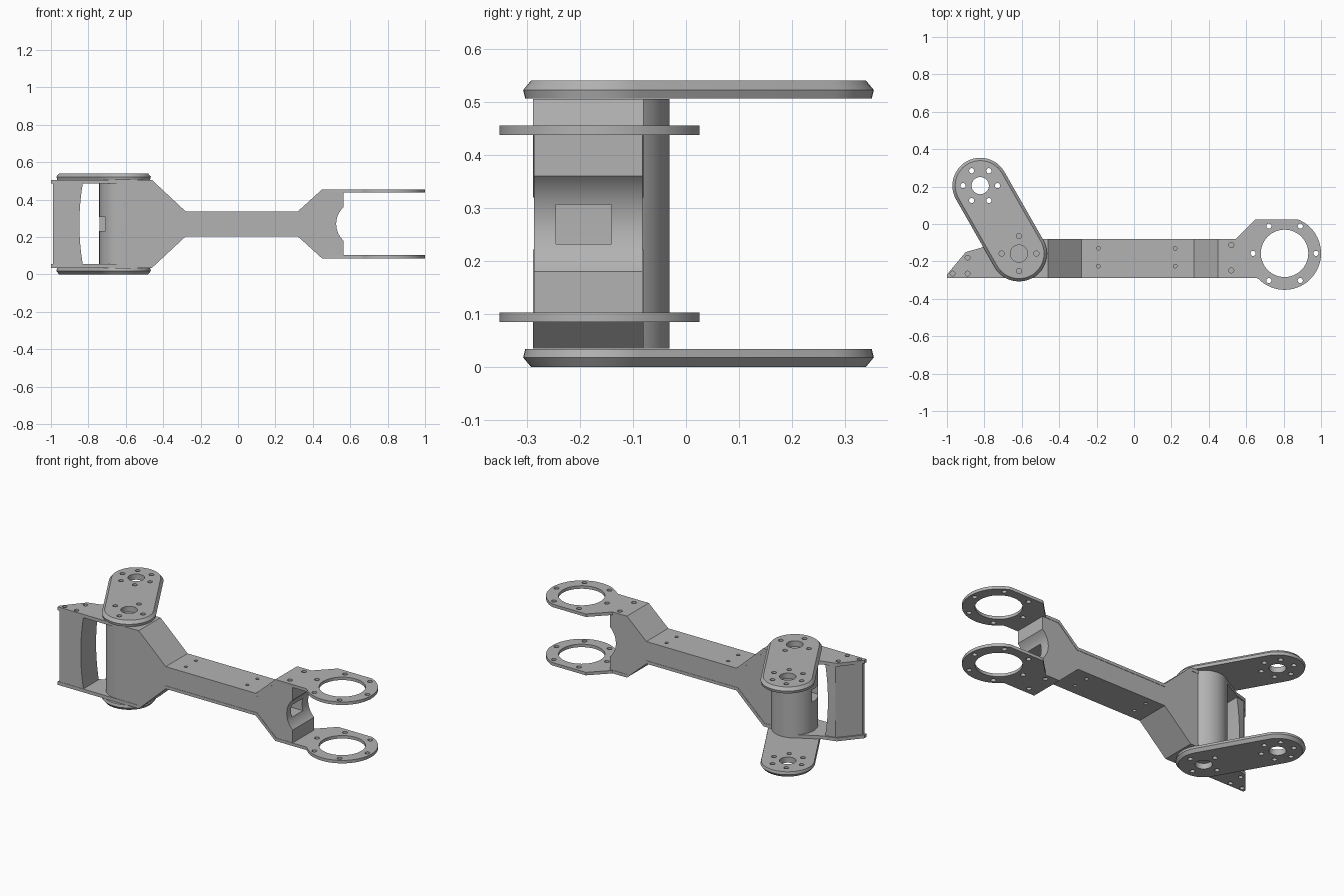
import bpy, bmesh, math

if "Cube" in bpy.data.objects:
    bpy.data.objects.remove(bpy.data.objects["Cube"])

H = 0.54                      # overall height, the part is symmetric about H / 2
FRONT, BACK = -0.288, -0.08   # arm depth range
JOINT = (-0.615, -0.158)      # elbow axis
TIP = (-0.822, 0.205)         # far end of the links
RING = (0.805, -0.157)        # ring axis

grey = bpy.data.materials.new("satin grey")
grey.diffuse_color = (0.45, 0.45, 0.45, 1)
grey.use_nodes = True
grey.node_tree.nodes["Principled BSDF"].inputs["Base Color"].default_value = (0.45, 0.45, 0.45, 1)


def add_loft(bm, layers):
    """Join equal-length loops of 3D points and cap both ends."""
    loops = [[bm.verts.new(p) for p in layer] for layer in layers]
    n = len(loops[0])
    for a, b in zip(loops, loops[1:]):
        for i in range(n):
            j = (i + 1) % n
            bm.faces.new((a[i], a[j], b[j], b[i]))
    bm.faces.new(loops[0])
    bm.faces.new(loops[-1])


def finish(bm, name):
    bmesh.ops.recalc_face_normals(bm, faces=bm.faces[:])
    mesh = bpy.data.meshes.new(name)
    bm.to_mesh(mesh)
    bm.free()
    obj = bpy.data.objects.new(name, mesh)
    bpy.context.collection.objects.link(obj)
    mesh.materials.append(grey)
    return obj


def loft(name, layers):
    bm = bmesh.new()
    add_loft(bm, layers)
    return finish(bm, name)


def flat(outline, z):
    return [(x, y, z) for x, y in outline]


def plate(name, outline, z0, z1):
    return loft(name, [flat(outline, z0), flat(outline, z1)])


def across(name, profile, y0, y1):
    """Extrude an x-z profile from front to back."""
    return loft(name, [[(x, y, z) for x, z in profile] for y in (y0, y1)])


def arc(centre, r, a0, a1, n=24):
    steps = [math.radians(a0 + (a1 - a0) * i / n) for i in range(n + 1)]
    return [(centre[0] + r * math.cos(a), centre[1] + r * math.sin(a)) for a in steps]


def circle(centre, r, n=32):
    return arc(centre, r, 0, 360, n)[:-1]


def combine(obj, other, operation):
    mod = obj.modifiers.new("cut", "BOOLEAN")
    mod.operation, mod.solver, mod.object = operation, "EXACT", other
    bpy.context.view_layer.objects.active = obj
    bpy.ops.object.modifier_apply(modifier=mod.name)
    bpy.data.objects.remove(other)


def drill(obj, z0, z1, *holes):
    """Cut round holes given as (centre, radius)."""
    bm = bmesh.new()
    for centre, r in holes:
        ring = circle(centre, r, 32 if r > 0.03 else 14)
        add_loft(bm, [flat(ring, z0), flat(ring, z1)])
    cutter = finish(bm, "hole_cutter")
    cutter.hide_render = True
    combine(obj, cutter, "DIFFERENCE")


def bolts(centre, r, angles, size=0.014):
    return [(p, size) for a in angles for p in arc(centre, r, a, a, 1)[:1]]


def capsule(r):
    a = math.degrees(math.atan2(TIP[1] - JOINT[1], TIP[0] - JOINT[0]))
    return arc(TIP, r, a - 90, a + 90) + arc(JOINT, r, a + 90, a + 270)


# Core of the arm: flared at both ends, scalloped at the ring end
upper = [(-0.615, 0.49), (-0.468, 0.49), (-0.289, 0.325), (0.324, 0.325),
         (0.452, 0.442), (0.565, 0.442)]
scallop = [(x, z) for x, z in arc((0.646, H / 2), 0.121, 132, 228, 20)]
core = across("arm_core", upper + scallop + [(x, 0.54 - z) for x, z in reversed(upper)],
              FRONT + 0.002, BACK - 0.002)

# Round elbow housing fused to the core, with a cable channel through both
housing = plate("housing", circle(JOINT, 0.127, 64), 0.045, 0.495)
combine(core, housing, "UNION")
channel = across("channel_cutter", [(-0.8, 0.232), (0.7, 0.232), (0.7, 0.306), (-0.8, 0.306)],
                 -0.245, -0.14)
channel.hide_render = True
combine(core, channel, "DIFFERENCE")

# Outlines of the flat parts
elbow_outline = ([(-1, FRONT), (-0.46, FRONT), (-0.46, BACK)]
                 + arc(JOINT, 0.127, 38, 130)
                 + [(-0.82, -0.128), (-0.9, -0.15), (-1, -0.27)])
ring_outline = ([(0.45, FRONT), (0.655, FRONT)] + arc(RING, 0.195, 225, 429, 48)
                + [(0.65, 0.025), (0.545, BACK), (0.45, BACK)])
sheet = [(-0.46, 0.505), (-0.28, 0.337), (0.32, 0.337), (0.45, 0.455),
         (0.455, 0.437), (0.327, 0.319), (-0.288, 0.319), (-0.468, 0.485)]

# Upper and lower set of plates
for side in ("upper", "lower"):
    def lv(z):
        return z if side == "upper" else H - z

    # Bent cover sheet along the neck
    cover = across(side + "_cover_sheet", [(x, lv(z)) for x, z in sheet], FRONT, BACK)
    drill(cover, lv(0.3), lv(0.36),
          *[((x, y), 0.01) for x in (-0.19, 0.22) for y in (-0.13, -0.225)])

    # Elbow plate reaching out to the rear strut
    elbow = plate(side + "_elbow_plate", elbow_outline, lv(0.485), lv(0.505))
    drill(elbow, lv(0.47), lv(0.52),
          *[(p, 0.013) for p in ((-0.97, -0.265), (-0.89, -0.265), (-0.89, -0.18))])

    # Ring plate
    ring = plate(side + "_ring_plate", ring_outline, lv(0.437), lv(0.455))
    drill(ring, lv(0.42), lv(0.47), (RING, 0.127), *bolts(RING, 0.168, range(0, 360, 60)),
          ((0.52, -0.113), 0.014), ((0.52, -0.248), 0.014))

    # Chamfered swinging link
    link = loft(side + "_link", [flat(capsule(r), lv(z)) for r, z in
                                 ((0.145, 0.506), (0.149, 0.522), (0.134, H))])
    drill(link, lv(0.49), lv(0.56), (JOINT, 0.046), (TIP, 0.046),
          *bolts(JOINT, 0.093, range(0, 360, 90)), *bolts(TIP, 0.092, range(0, 360, 60)))

# Rear strut between the elbow plates, bowed on its inner side
layers = []
for i in range(17):
    t = i / 8 - 1
    inner = -0.83 - 0.018 * (1 - t * t)
    layers.append([(-0.99, FRONT + 0.002, H / 2 + 0.216 * t), (inner, FRONT + 0.002, H / 2 + 0.216 * t),
                   (inner, -0.14, H / 2 + 0.216 * t), (-0.89, -0.152, H / 2 + 0.216 * t),
                   (-0.99, -0.268, H / 2 + 0.216 * t)])
loft("rear_strut", layers)

# Smooth round walls, keep hard edges
for obj in bpy.context.collection.objects:
    if obj.type == "MESH" and grey.name in obj.data.materials:
        bpy.ops.object.select_all(action="DESELECT")
        obj.select_set(True)
        bpy.context.view_layer.objects.active = obj
        bpy.ops.object.shade_smooth_by_angle(angle=math.radians(30))
